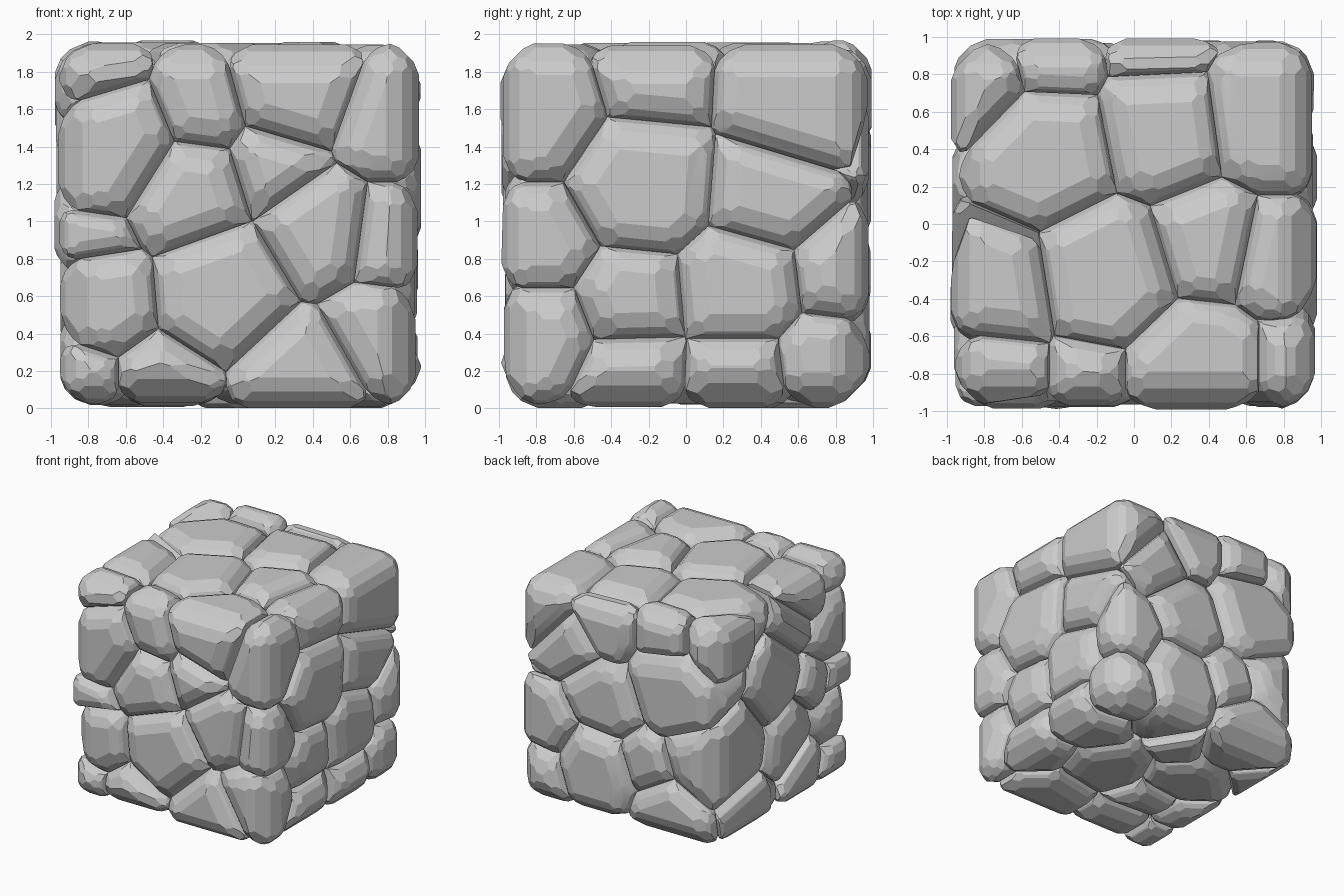
import bpy, bmesh, math, random
from mathutils import Vector

if "Cube" in bpy.data.objects:
    bpy.data.objects.remove(bpy.data.objects["Cube"])

random.seed(11)
HALF = Vector((0.98, 0.995, 0.985))   # half size of the block
MID_Z = 0.985
SEAT = 0.74                           # depth of stone centres from the block centre
DEEP = 0.78                           # hidden joint walls below this are removed

# Leading stones only: position on the side and radius; the rest are fitted by rule
STONES = {
    "front": [(-.8, 1.78, .19), (-.22, 1.57, .18), (-.68, 1.38, .34), (-.28, 1.13, .3),
              (.33, 1.72, .3), (.2, 1.28, .2), (.8, 1.55, .25), (.43, .95, .27),
              (-.7, .58, .26), (-.1, .63, .34), (.32, .18, .27), (.8, .9, .21),
              (-.75, .9, .13), (-.4, .16, .2), (-.84, .16, .15)],
    "right": [(-.22, 1.2, .37), (-.17, 1.72, .24), (.58, 1.68, .38), (.42, 1.15, .3),
              (-.28, .6, .27), (.28, .65, .32), (-.74, .42, .2), (-.27, .2, .23),
              (.28, .18, .25)],
    "top": [(-.45, .38, .33), (.16, .5, .33), (-.13, -.26, .34), (.4, -.1, .28),
            (-.76, -.36, .29), (-.82, .74, .2), (-.43, .84, .16), (.14, .92, .18)],
    "back": [(.5, 1.46, .26), (.18, 1.05, .3), (-.5, 1.3, .36), (.24, .42, .32)],
    "left": [(.58, .75, .36), (-.28, 1.62, .27), (-.15, .62, .26)],
    "bottom": [],
}


def place(side, u, v):
    """Turn side coordinates into a point around the block centre."""
    if side in ("top", "bottom"):
        return Vector((u, v, SEAT if side == "top" else -SEAT))
    v -= MID_Z
    if side in ("front", "back"):
        return Vector((u, SEAT if side == "back" else -SEAT, v))
    return Vector((SEAT if side == "right" else -SEAT, u, v))


def cut(bm, n, d, kind):
    """Slice a convex solid with the plane n.p = d, keep the inside and cap it."""
    dist = [n.dot(v.co) - d for v in bm.verts]
    if not dist or max(dist) < 1e-4 or min(dist) > -0.01:
        return
    geom = bm.verts[:] + bm.edges[:] + bm.faces[:]
    res = bmesh.ops.bisect_plane(bm, geom=geom, dist=1e-5, plane_co=n * d,
                                 plane_no=n, clear_outer=True)
    rim = [e for e in res["geom_cut"] if isinstance(e, bmesh.types.BMEdge) and e.is_boundary]
    if len(rim) > 2:
        for f in bmesh.ops.holes_fill(bm, edges=rim, sides=0)["faces"]:
            f.material_index = kind
    bmesh.ops.recalc_face_normals(bm, faces=bm.faces[:])


def soften(bm, width, corner_width):
    """Chamfer every exposed edge of a convex stone."""
    planes = []
    bm.normal_update()
    for e in bm.edges:
        if len(e.link_faces) != 2:
            continue
        a, b = e.link_faces
        walls = a.material_index + b.material_index
        turn = a.normal.angle(b.normal, 0)
        if walls == 2 or turn < math.radians(14) or e.calc_length() < 0.004:
            continue
        size = (width if walls else corner_width) * random.uniform(.8, 1.2)
        n = (a.normal + b.normal).normalized()
        planes.append((n, n.dot(e.verts[0].co) - size * math.sin(turn / 2)))
    for n, d in planes:
        cut(bm, n, d, 0)


def make_stone(seed, radius, others):
    bm = bmesh.new()
    bmesh.ops.create_cube(bm, size=2)
    sink = [[random.uniform(0, .035) for _ in range(3)] for _ in range(2)]
    for v in bm.verts:
        v.co = Vector([c * (HALF[i] - sink[c > 0][i]) for i, c in enumerate(v.co)])
    # joints against the neighbouring stones
    for p, r in others:
        gap = p - seed
        dist = gap.length
        if 1e-6 < dist < 1.3:
            n = gap / dist
            reach = (dist * dist + radius * radius - r * r) / (2 * dist)
            cut(bm, n, n.dot(seed) + reach, 1)
    # broad worn chamfer, then a finer one
    soften(bm, min(.09, radius * .45), min(.15, radius * .7))
    soften(bm, .03, min(.05, radius * .25))
    # drop the hidden inside
    for axis in range(3):
        for s in (-1, 1):
            n = Vector((0, 0, 0))
            n[axis] = s
            walls = [f for f in bm.faces if f.material_index == 1]
            geom = set(walls)
            for f in walls:
                geom.update(f.verts)
                geom.update(f.edges)
            if geom:
                bmesh.ops.bisect_plane(bm, geom=list(geom), dist=1e-5,
                                       plane_co=n * DEEP, plane_no=n)
    inside = [f for f in bm.faces
              if max(abs(c) for c in f.calc_center_median()) < DEEP]
    bmesh.ops.delete(bm, geom=inside, context='FACES')
    for f in bm.faces:
        f.material_index = 0
    return bm


# Leading stones, then fillers thrown into the gaps from large to small
sides = {s: [(place(s, u, v), r) for u, v, r in rows] for s, rows in STONES.items()}
seeds = [q for rows in sides.values() for q in rows]
for smallest in (.29, .24, .19, .15, .12):
    for _ in range(900):
        side = random.choice(list(sides))
        lift = 0 if side in ("top", "bottom") else MID_Z
        p = place(side, random.uniform(-.84, .84), random.uniform(-.84, .84) + lift)
        room = min((p - q).length - r for q, r in seeds)
        if room > smallest:
            stone = (p, min(room, smallest + .04))
            sides[side].append(stone)
            seeds.append(stone)

# One object of fitted stones per side of the block
for side, rows in sides.items():
    whole = bmesh.new()
    for p, r in rows:
        near = sorted(seeds, key=lambda q: (q[0] - p).length)
        stone = make_stone(p, r, near)
        tmp = bpy.data.meshes.new("tmp")
        stone.to_mesh(tmp)
        stone.free()
        whole.from_mesh(tmp)
        bpy.data.meshes.remove(tmp)
    mesh = bpy.data.meshes.new(side + "_stones")
    whole.to_mesh(mesh)
    whole.free()
    obj = bpy.data.objects.new(side + "_stones", mesh)
    obj.location.z = MID_Z
    bpy.context.collection.objects.link(obj)
    bpy.context.view_layer.objects.active = obj
    obj.select_set(True)
    bpy.ops.object.shade_smooth_by_angle(angle=math.radians(15))
    obj.select_set(False)
